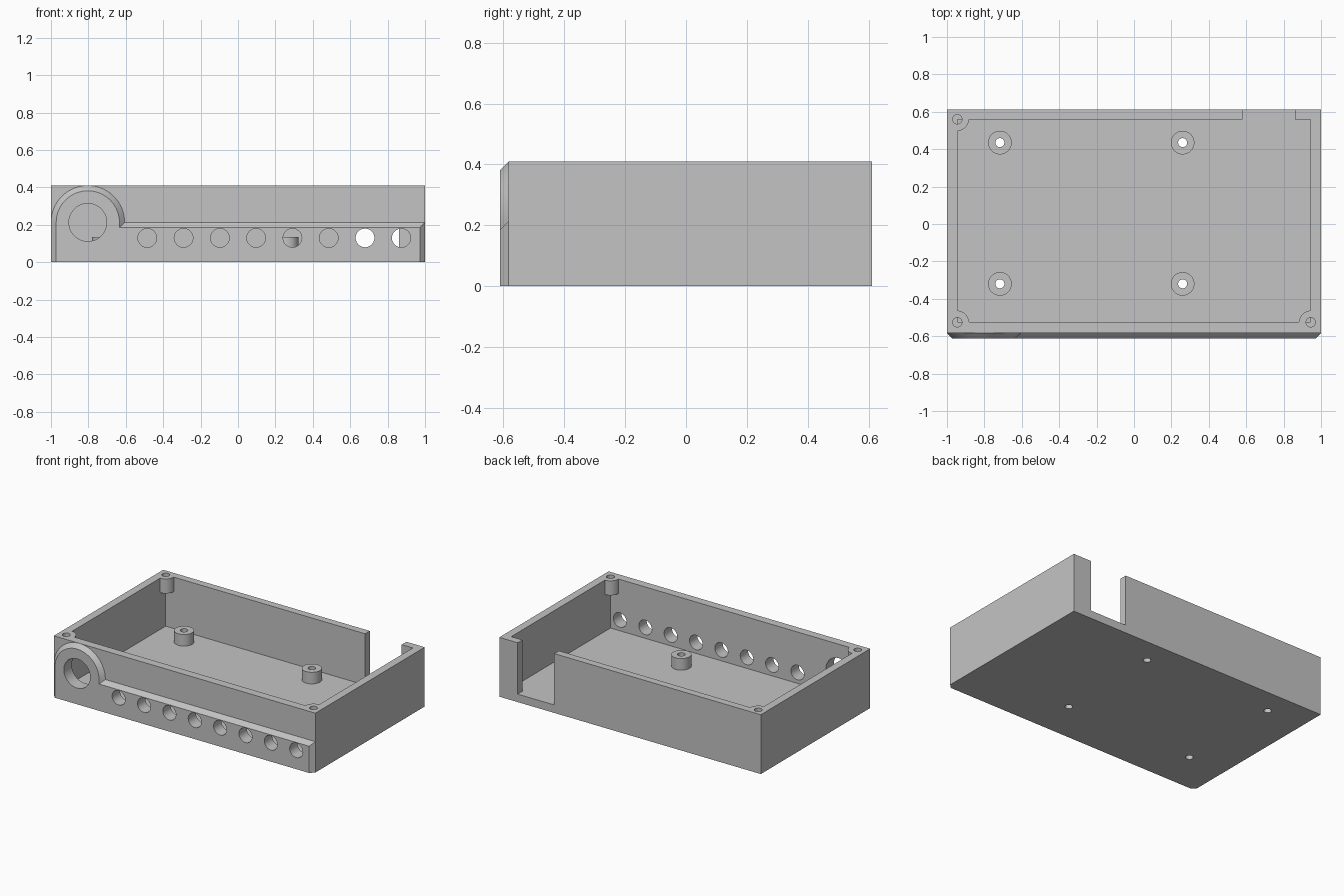
import bpy, bmesh, math
from mathutils import Matrix

if "Cube" in bpy.data.objects:
    bpy.data.objects.remove(bpy.data.objects["Cube"])

grey = bpy.data.materials.new("light grey plastic")
grey.use_nodes = True
grey.diffuse_color = (0.55, 0.55, 0.55, 1)
grey.node_tree.nodes["Principled BSDF"].inputs["Base Color"].default_value = (0.55, 0.55, 0.55, 1)

HEIGHT, FLOOR = 0.41, 0.055
WALL_FRONT, PANEL_FRONT, BACK = -0.583, -0.611, 0.611
IN_X, IN_FRONT, IN_BACK = 0.945, -0.525, 0.56
ARCH_X, ARCH_Z, ARCH_R = -0.803, 0.213, 0.197


def to_object(name, bm):
    bmesh.ops.recalc_face_normals(bm, faces=bm.faces)
    mesh = bpy.data.meshes.new(name)
    bm.to_mesh(mesh)
    bm.free()
    mesh.materials.append(grey)
    obj = bpy.data.objects.new(name, mesh)
    bpy.context.collection.objects.link(obj)
    return obj


def box(name, x0, x1, y0, y1, z0, z1):
    bm = bmesh.new()
    bmesh.ops.create_cube(bm, size=1)
    for v in bm.verts:
        v.co = (x1 if v.co.x > 0 else x0, y1 if v.co.y > 0 else y0, z1 if v.co.z > 0 else z0)
    return to_object(name, bm)


def cylinder(name, x, y, z0, z1, r):
    bm = bmesh.new()
    bmesh.ops.create_cone(bm, cap_ends=True, segments=48, radius1=r, radius2=r, depth=z1 - z0,
                          matrix=Matrix.Translation((x, y, (z0 + z1) / 2)))
    return to_object(name, bm)


def front_drill(x, z, r):
    bm = bmesh.new()
    turn = Matrix.Translation((x, -0.57, z)) @ Matrix.Rotation(math.pi / 2, 4, "X")
    bmesh.ops.create_cone(bm, cap_ends=True, segments=48, radius1=r, radius2=r, depth=0.2, matrix=turn)
    return to_object("front_drill", bm)


def combine(target, tool, operation="DIFFERENCE"):
    tool.hide_render = True
    mod = target.modifiers.new("cut", "BOOLEAN")
    mod.operation, mod.solver, mod.object = operation, "EXACT", tool
    bpy.context.view_layer.objects.active = target
    bpy.ops.object.modifier_apply(modifier=mod.name)
    bpy.data.objects.remove(tool)


# Open tray, with the three screw bosses left standing in the cavity corners
tray = box("tray", -1, 1, WALL_FRONT, BACK, 0, HEIGHT)
cavity = box("cavity", -IN_X, IN_X, IN_FRONT, IN_BACK, FLOOR, 0.6)
bosses = [(-IN_X, IN_BACK), (-IN_X, IN_FRONT), (IN_X, IN_FRONT)]
for x, y in bosses:
    combine(cavity, cylinder("boss", x, y, 0.31, 0.8, 0.062))
combine(tray, cavity)
for x, y in bosses:
    combine(tray, cylinder("screw_hole", x, y, 0.3, 0.8, 0.025))

# Cable slot in the back wall
combine(tray, box("slot", 0.58, 0.86, 0.5, 0.7, FLOOR, 0.6))

# Board standoffs with holes through the floor
for x in (-0.717, 0.26):
    for y in (-0.32, 0.435):
        combine(tray, cylinder("standoff", x, y, 0.02, 0.135, 0.063), "UNION")
        combine(tray, cylinder("standoff_hole", x, y, -0.1, 0.3, 0.024))


# Raised front panel: low bar with an arch, edges chamfered toward the front
def panel_outline(d):
    r = ARCH_R - d
    pts = [(1 - d, 0), (1 - d, ARCH_Z - d), (ARCH_X + r, ARCH_Z - d)]
    for i in range(33):
        a = math.pi * i / 32
        pts.append((ARCH_X + r * math.cos(a), ARCH_Z + r * math.sin(a)))
    return pts + [(ARCH_X - r, 0)]


bm = bmesh.new()
rear = [bm.verts.new((x, WALL_FRONT, z)) for x, z in panel_outline(0)]
face = [bm.verts.new((x, PANEL_FRONT, z)) for x, z in panel_outline(0.028)]
bm.faces.new(rear)
bm.faces.new(face)
for i in range(len(rear)):
    j = (i + 1) % len(rear)
    bm.faces.new((rear[i], rear[j], face[j], face[i]))
bmesh.ops.remove_doubles(bm, verts=bm.verts, dist=0.0001)
panel = to_object("front_panel", bm)

# Large round opening and a row of eight small ones, through panel and wall
openings = [(ARCH_X, ARCH_Z, 0.101)] + [(-0.485 + 0.194 * i, 0.13, 0.05) for i in range(8)]
for part in (tray, panel):
    for x, z, r in openings:
        combine(part, front_drill(x, z, r))

# Smooth round surfaces, crisp edges
for part in (tray, panel):
    bpy.ops.object.select_all(action="DESELECT")
    part.select_set(True)
    bpy.context.view_layer.objects.active = part
    bpy.ops.object.shade_smooth_by_angle(angle=math.radians(30))
